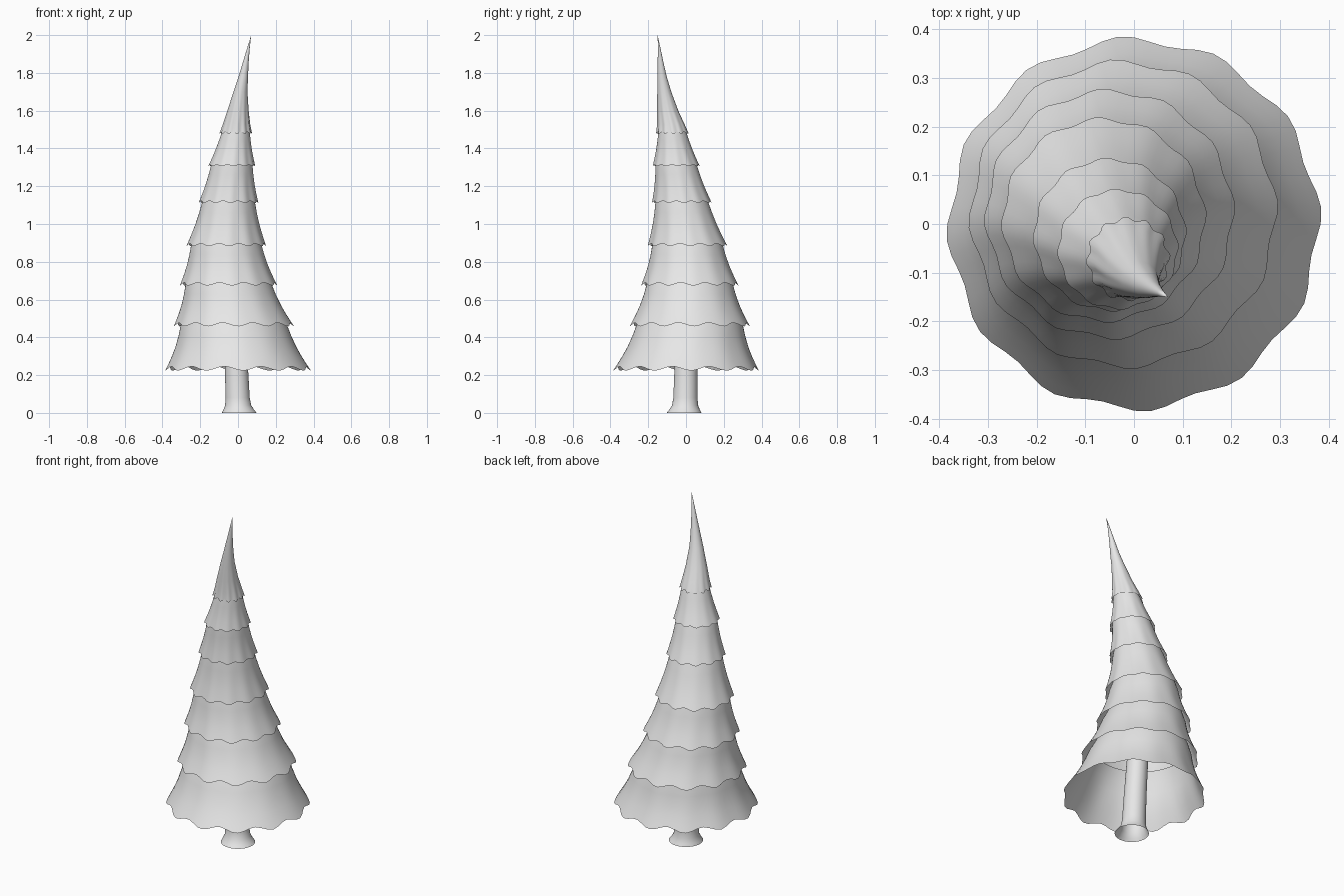
import bpy, bmesh
from math import cos, sin, pi, radians

cube = bpy.data.objects.get("Cube")
if cube:
    bpy.data.objects.remove(cube, do_unlink=True)

grey = bpy.data.materials.new("light grey")
grey.use_nodes = True
grey.diffuse_color = (0.8, 0.8, 0.8, 1)
grey.node_tree.nodes["Principled BSDF"].inputs["Base Color"].default_value = (0.8, 0.8, 0.8, 1)

SIDES = 72
LOBES = 12


def lofted(name, rings):
    """Open tube through rings of (x, y, z, radius, wave depth)."""
    bm = bmesh.new()
    loops = []
    for x, y, z, r, wave in rings:
        loop = []
        for i in range(SIDES):
            a = 2 * pi * i / SIDES
            w = wave * cos(LOBES * (a - radians(4)))
            loop.append(bm.verts.new((x + (r + 0.7 * w) * cos(a),
                                      y + (r + 0.7 * w) * sin(a), z - w)))
        loops.append(loop)
    for low, high in zip(loops, loops[1:]):
        for i in range(SIDES):
            j = (i + 1) % SIDES
            bm.faces.new((low[i], low[j], high[j], high[i]))
    bmesh.ops.remove_doubles(bm, verts=bm.verts, dist=0.0001)
    mesh = bpy.data.meshes.new(name)
    bm.to_mesh(mesh)
    bm.free()
    mesh.polygons.foreach_set("use_smooth", [True] * len(mesh.polygons))
    mesh.materials.append(grey)
    obj = bpy.data.objects.new(name, mesh)
    bpy.context.collection.objects.link(obj)


def mix(a, b, t):
    return [p + (q - p) * t for p, q in zip(a, b)]


# Rim of each branch tier: centre x, y, height, radius
rims = [(0, 0, 0.235, 0.378), (-0.022, 0.02, 0.468, 0.312), (-0.05, 0.02, 0.682, 0.253),
        (-0.062, 0.008, 0.89, 0.207), (-0.05, -0.022, 1.117, 0.155),
        (-0.033, -0.052, 1.31, 0.122), (-0.012, -0.072, 1.483, 0.083)]

# Branch tiers, each tucked a little way under the next
for n, (rim, above) in enumerate(zip(rims, rims[1:])):
    top = above[:3] + (above[3] * 0.9,)
    overlap = 1 + 0.06 / (top[2] - rim[2])
    rings = []
    for t in (0, 0.12, 0.3, 0.5, 0.75, 1, overlap):
        x, y, z, r = mix(rim, top, t)
        sag = 0.03 * rim[3] * sin(pi * min(t, 1))
        rings.append((x, y, z, r - sag, 0.028 * rim[3] ** 0.9 * max(0, 1 - 1.1 * t)))
    lofted(f"branch_tier_{n + 1}", rings)

# Bent pointed top
lofted("tree_top", [rims[-1] + (0.006,), (-0.008, -0.08, 1.53, 0.071, 0.003),
                    (0, -0.097, 1.6, 0.056, 0.001), (0.013, -0.115, 1.7, 0.037, 0),
                    (0.028, -0.127, 1.78, 0.025, 0), (0.04, -0.134, 1.85, 0.016, 0),
                    (0.055, -0.142, 1.93, 0.007, 0), (0.07, -0.15, 2.0, 0, 0)])

# Trunk with flared foot
lofted("trunk", [(0.007, -0.01, 0, 0.092, 0), (0.004, -0.008, 0.015, 0.082, 0),
                 (0.001, -0.005, 0.04, 0.069, 0), (-0.002, -0.003, 0.08, 0.064, 0),
                 (-0.008, 0, 0.235, 0.061, 0), (-0.025, 0.012, 0.6, 0.055, 0)])
